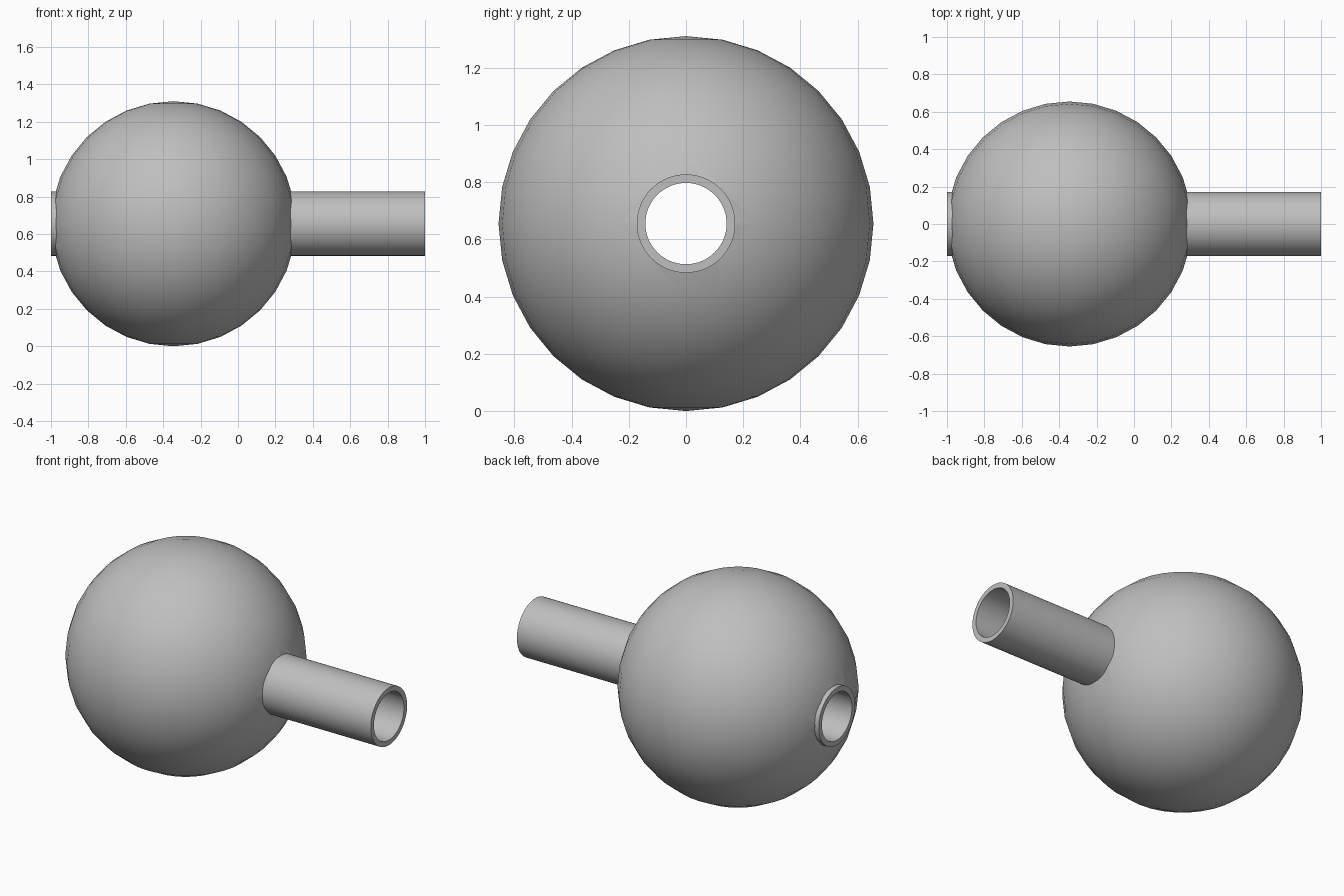
import bpy
import math

RADIUS, CX, CZ = 0.655, -0.345, 0.655
OUTER, INNER = 0.172, 0.142

if "Cube" in bpy.data.objects:
    bpy.data.objects.remove(bpy.data.objects["Cube"], do_unlink=True)

grey = bpy.data.materials.new("plain grey")
grey.use_nodes = True
colour = (0.52, 0.52, 0.52, 1)
grey.diffuse_color = colour
grey.node_tree.nodes["Principled BSDF"].inputs["Base Color"].default_value = colour


def rod(name, radius, length):
    """Cylinder lying along x."""
    bpy.ops.mesh.primitive_cylinder_add(vertices=64, radius=radius, depth=length,
                                        location=(0, 0, CZ), rotation=(0, math.pi / 2, 0))
    obj = bpy.context.object
    obj.name = name
    obj.data.materials.append(grey)
    return obj


def cut(obj, cutter):
    mod = obj.modifiers.new("cut", 'BOOLEAN')
    mod.operation = 'DIFFERENCE'
    mod.solver = 'EXACT'
    mod.object = cutter
    bpy.ops.object.select_all(action='DESELECT')
    obj.select_set(True)
    bpy.context.view_layer.objects.active = obj
    bpy.ops.object.modifier_apply(modifier=mod.name)
    bpy.ops.object.shade_smooth_by_angle(angle=math.radians(30))


# Round body
bpy.ops.mesh.primitive_uv_sphere_add(segments=32, ring_count=16, radius=RADIUS,
                                     location=(CX, 0, CZ))
ball = bpy.context.object
ball.name = "ball"
ball.data.materials.append(grey)

# Open tube running right through the ball
tube = rod("tube", OUTER, 2)
bore = rod("bore_cutter", INNER, 2.4)
socket = rod("socket_cutter", OUTER, 2.4)
cut(tube, bore)
cut(ball, socket)

for helper in (bore, socket):
    bpy.data.objects.remove(helper, do_unlink=True)
